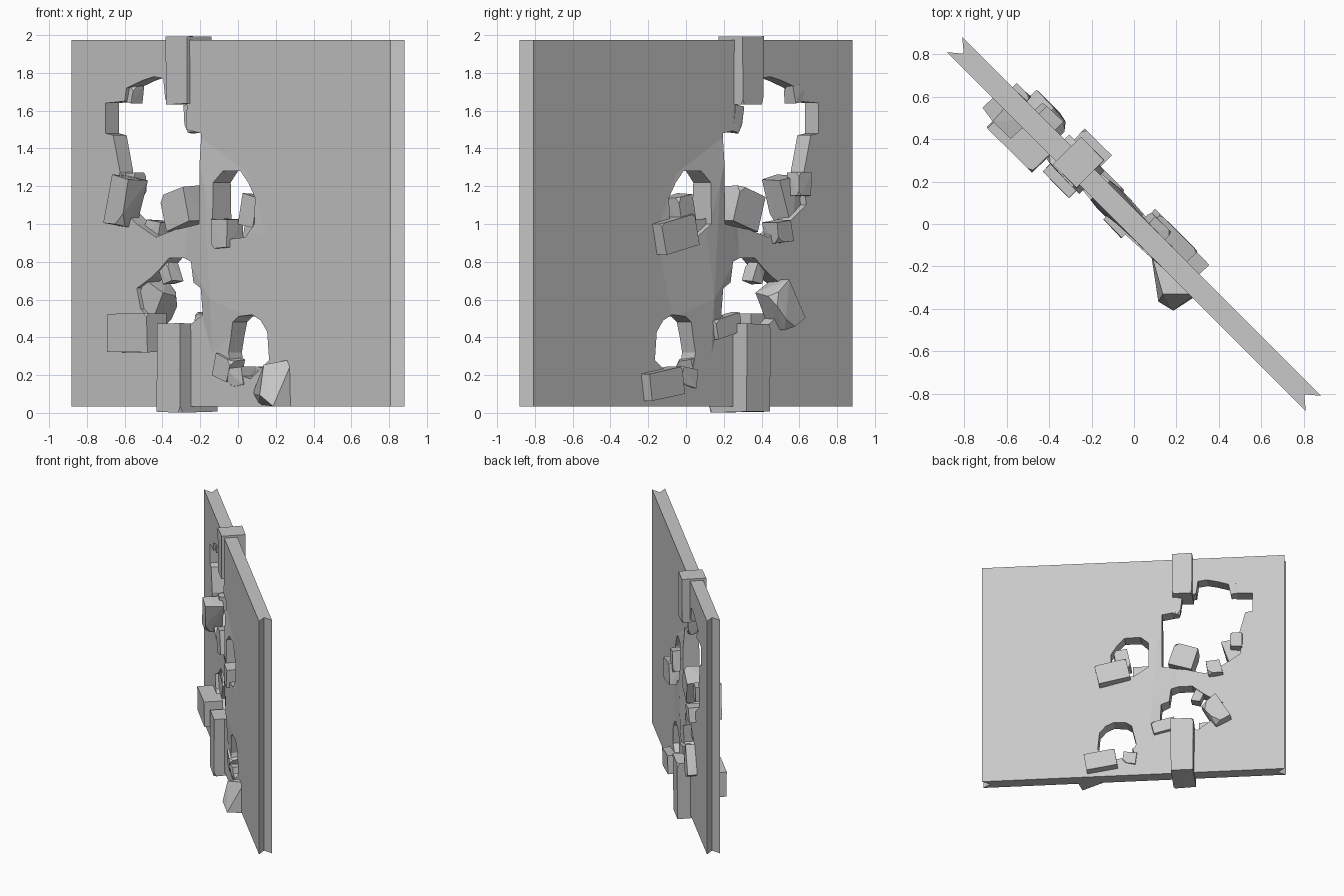
import bpy, bmesh, math, random
from mathutils import Vector, Matrix

cube = bpy.data.objects.get("Cube")
if cube:
    bpy.data.objects.remove(cube, do_unlink=True)

random.seed(4)
ROOT = math.sqrt(2)
TURN = Matrix.Rotation(math.radians(-45), 4, 'Z')   # wall runs along the diagonal
HALF = 0.05                                         # half of the wall thickness

stone = bpy.data.materials.new("grey_stone")
stone.use_nodes = True
GREY = (0.58, 0.58, 0.58, 1)
stone.diffuse_color = GREY
for node in stone.node_tree.nodes:
    if node.type == 'BSDF_PRINCIPLED':
        node.inputs["Base Color"].default_value = GREY


def finish(name, bm, matrix=TURN):
    """Turn a bmesh into a flat shaded stone object."""
    bmesh.ops.recalc_face_normals(bm, faces=bm.faces)
    mesh = bpy.data.meshes.new(name)
    bm.to_mesh(mesh)
    bm.free()
    mesh.materials.append(stone)
    obj = bpy.data.objects.new(name, mesh)
    obj.matrix_world = matrix
    bpy.context.collection.objects.link(obj)
    return obj


def prism(name, points, offset):
    """Extrude a closed outline along an offset."""
    bm = bmesh.new()
    face = bm.faces.new([bm.verts.new(p) for p in points])
    grown = bmesh.ops.extrude_face_region(bm, geom=[face])
    moved = [g for g in grown["geom"] if isinstance(g, bmesh.types.BMVert)]
    bmesh.ops.translate(bm, verts=moved, vec=offset)
    return finish(name, bm)


def hull(name, points, matrix=TURN):
    """Convex solid around a set of points."""
    bm = bmesh.new()
    for p in points:
        bm.verts.new(p)
    result = bmesh.ops.convex_hull(bm, input=bm.verts)
    loose = {v for v in result["geom_interior"] if isinstance(v, bmesh.types.BMVert)}
    bmesh.ops.delete(bm, geom=list(loose), context='VERTS')
    bmesh.ops.dissolve_limit(bm, angle_limit=math.radians(2),
                             verts=bm.verts, edges=bm.edges)
    return finish(name, bm, matrix)


# Slab with a V groove down each end
END, NOTCH, BASE, TOP = 1.195, 1.135, 0.035, 1.975
outline = [(-END, -HALF), (END, -HALF), (NOTCH, 0),
           (END, HALF), (-END, HALF), (-NOTCH, 0)]
wall = prism("wall_slab", [(u, v, BASE) for u, v in outline], (0, 0, TOP - BASE))

# Shallow buckling of the faces between the holes
rim = [(-.2, 1.5), (.1, 1.27), (.2, .95), (.12, .5), (-.1, .3), (-.25, .85)]
ridge = [(-.13, 1.2), (-.06, .95), (-.1, .6)]
bulge = hull("buckled_face",
             [(c * ROOT, side * HALF * 0.98, z) for c, z in rim for side in (-1, 1)] +
             [(c * ROOT, side * HALF * 1.4, z) for c, z in ridge for side in (-1, 1)])

# Ragged holes broken through the wall
upper_large_hole = [
    (-.36, 1.77), (-.41, 1.78), (-.47, 1.76), (-.555, 1.72), (-.565, 1.65),
    (-.665, 1.64), (-.665, 1.48), (-.625, 1.47), (-.59, 1.28), (-.6, 1.1),
    (-.5, 1), (-.4, .93), (-.3, .97), (-.16, 1), (-.16, 1.48), (-.24, 1.5),
    (-.235, 1.63), (-.35, 1.66)]
upper_small_hole = [
    (-.085, 1), (-.085, 1.22), (-.04, 1.28), (.05, 1.28), (.09, 1.22),
    (.125, 1.14), (.125, 1), (.08, .93), (0, .92)]
lower_large_hole = [
    (-.25, .82), (-.33, .82), (-.38, .76), (-.42, .72), (-.5, .66), (-.48, .55),
    (-.36, .42), (-.24, .45), (-.15, .52), (-.155, .66), (-.2, .69), (-.21, .8)]
lower_small_hole = [
    (-.015, .32), (.01, .48), (.04, .51), (.11, .52), (.155, .49), (.19, .43),
    (.2, .28), (.1, .18), (0, .22)]

cutters = []
for shape in (upper_large_hole, upper_small_hole, lower_large_hole, lower_small_hole):
    cutter = prism("hole_cutter", [(c * ROOT, -0.3, z) for c, z in shape], (0, 0.6, 0))
    cutter.hide_render = True
    cutters.append(cutter)

for target in (wall, bulge):
    for cutter in cutters:
        mod = target.modifiers.new("hole", 'BOOLEAN')
        mod.operation = 'DIFFERENCE'
        mod.solver = 'EXACT'
        mod.object = cutter
bpy.context.view_layer.update()
graph = bpy.context.evaluated_depsgraph_get()
for target in (wall, bulge):
    baked = bpy.data.meshes.new_from_object(target.evaluated_get(graph))
    target.modifiers.clear()
    target.data = baked
for cutter in cutters:
    bpy.data.objects.remove(cutter, do_unlink=True)


def chunk(name, place, size, tilt=0, rough=0.12):
    """Broken block: a box with uneven corners and one or two chipped off."""
    points = []
    chipped = random.sample(range(8), 2)
    for i in range(8):
        sign = Vector((1 if i & 1 else -1, 1 if i & 2 else -1, 1 if i & 4 else -1))
        corner = Vector([s * d / 2 * (1 - random.random() * rough)
                         for s, d in zip(sign, size)])
        if i in chipped:
            for axis in range(3):
                chip = corner.copy()
                chip[axis] *= 1 - 3 * rough
                points.append(chip)
        else:
            points.append(corner)
    matrix = (Matrix.Translation(place) @ TURN @
              Matrix.Rotation(math.radians(tilt), 4, 'Y'))
    return hull(name, points, matrix)


# Large blocks capping the crack at the top and bottom
chunk("top_block", (-.26, .29, 1.815), (.16, .19, .37), 0, 0.05)
chunk("base_block", (-.27, .285, .24), (.18, .29, .48), 0, 0.05)

# Rubble around the upper holes
chunk("upper_ledge_block", (-.28, .28, 1.08), (.2, .17, .2), -18)
chunk("upper_side_block", (-.6, .52, 1.12), (.14, .15, .28), 18, 0.2)
chunk("upper_side_stone", (-.55, .6, 1.21), (.1, .09, .13))
chunk("upper_sill_stone", (-.42, .49, .96), (.12, .12, .13), 10, 0.2)
chunk("upper_corner_stone", (-.555, .57, 1.69), (.08, .09, .1), 10, 0.2)
chunk("upper_edge_stone", (-.235, .25, 1.56), (.07, .09, .16), -8, 0.2)
chunk("small_hole_sill", (-.06, .02, .95), (.13, .13, .16))
chunk("small_hole_stone", (.09, -.03, 1.07), (.12, .12, .17), 12)
chunk("back_upper_block", (.16, -.07, .945), (.26, .12, .17), 12, 0.06)

# Rubble around the lower holes
chunk("front_lower_block", (-.535, .4, .425), (.31, .15, .21), 0, 0.06)
chunk("lower_side_block", (-.43, .5, .57), (.16, .16, .25), 30, 0.2)
chunk("lower_edge_stone", (-.36, .36, .74), (.08, .09, .12), -20, 0.2)
chunk("back_ledge_stone", (-.14, .2, .46), (.2, .08, .11), 14)
chunk("back_lower_block", (.22, -.14, .155), (.25, .12, .15), 9, 0.06)
chunk("lower_sill_stone", (-.05, .04, .24), (.13, .12, .13), 18, 0.15)
chunk("lower_sill_shard", (.02, -.02, .19), (.12, .13, .11), -10, 0.2)

# Pointed shard leaning on the front at the foot of the wall
shard = [(-.12, .06, -.11), (.16, .06, -.12), (.13, -.08, -.12), (.15, .05, .13),
         (.05, -.1, -.06), (.03, .05, .11), (.04, -.06, .1), (-.14, .04, -.05)]
hull("front_foot_shard", shard, Matrix.Translation((.15, -.26, .155)) @ TURN)
